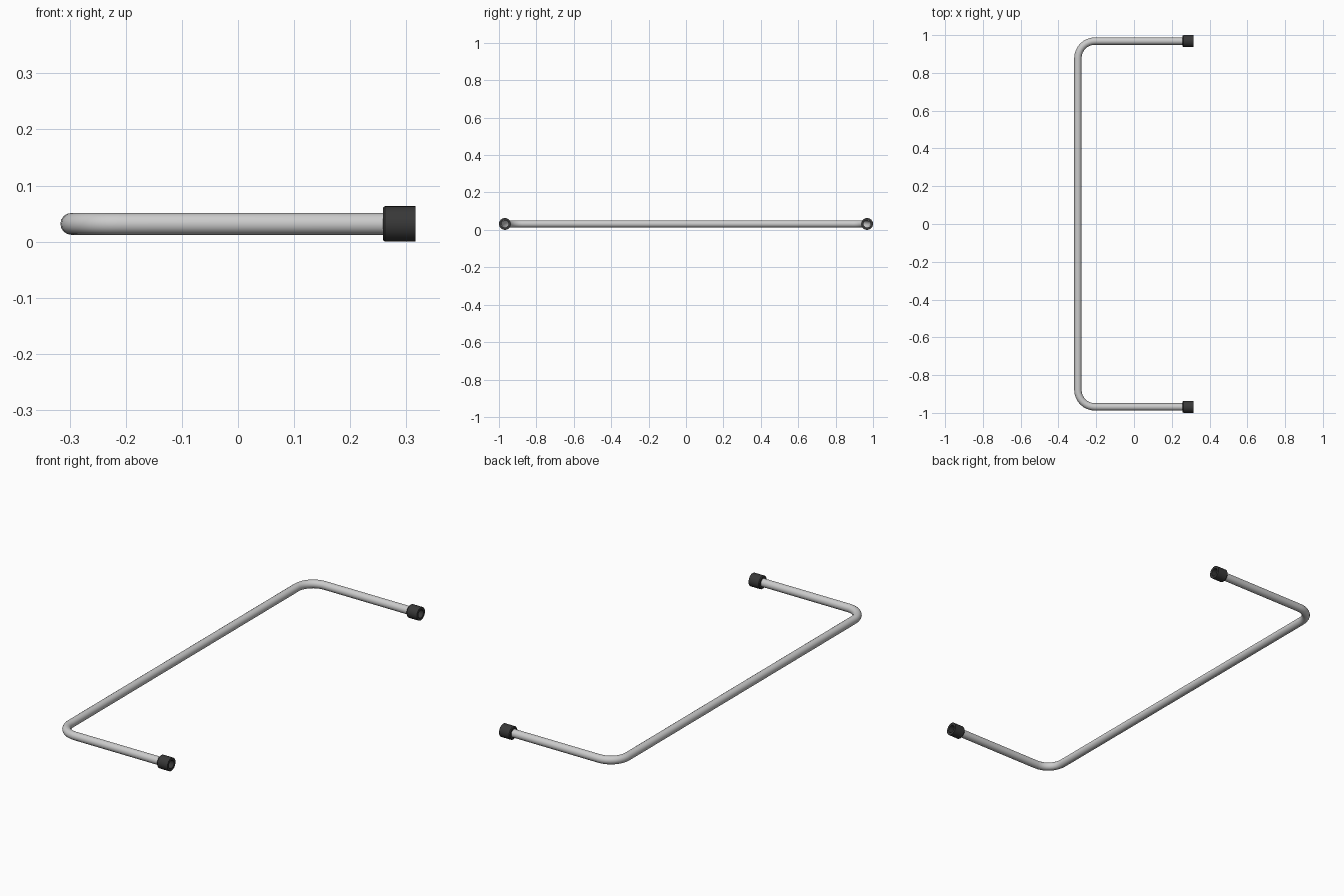
import bpy, bmesh
from math import sin, cos, pi, radians
from mathutils import Vector, Matrix

if "Cube" in bpy.data.objects:
    bpy.data.objects.remove(bpy.data.objects["Cube"])

Z = 0.0317        # centre height of the tube
Y = 0.9683        # centreline of the two arms
X_BACK = -0.297   # centreline of the long bar
TUBE_R = 0.0195
BEND_R = 0.09
TUBE_END = 0.275


def smooth(obj):
    bpy.ops.object.select_all(action='DESELECT')
    obj.select_set(True)
    bpy.context.view_layer.objects.active = obj
    bpy.ops.object.shade_smooth_by_angle(angle=radians(35))


# Bent tube: U-shaped path with rounded corners
steps = 8
half = [(TUBE_END, Y)]
for i in range(steps + 1):
    a = pi / 2 + (pi / 2) * i / steps
    half.append((X_BACK + BEND_R + BEND_R * cos(a), Y - BEND_R + BEND_R * sin(a)))
path = half + [(x, -y) for x, y in reversed(half)]

curve = bpy.data.curves.new("bent_tube", 'CURVE')
curve.dimensions = '3D'
curve.bevel_depth = TUBE_R
curve.bevel_resolution = 6
spline = curve.splines.new('POLY')
spline.points.add(len(path) - 1)
for p, (x, y) in zip(spline.points, path):
    p.co = (x, y, Z, 1)
tube = bpy.data.objects.new("bent_tube", curve)
bpy.context.collection.objects.link(tube)
tube.select_set(True)
bpy.context.view_layer.objects.active = tube
bpy.ops.object.convert(target='MESH')
smooth(bpy.context.view_layer.objects.active)

# Dark rubber material
rubber = bpy.data.materials.new("dark_rubber")
rubber.diffuse_color = (0.04, 0.04, 0.04, 1)
rubber.use_nodes = True
rubber.node_tree.nodes["Principled BSDF"].inputs["Base Color"].default_value = rubber.diffuse_color


# End sleeve: chamfered ring lathed around the arm axis
def end_sleeve(name, y):
    profile = [(0.258, TUBE_R), (0.258, 0.0285), (0.262, 0.0317),
               (0.316, 0.0317), (0.316, TUBE_R)]
    bm = bmesh.new()
    verts = [bm.verts.new((x, 0, r)) for x, r in profile]
    edges = [bm.edges.new((verts[i], verts[(i + 1) % len(verts)]))
             for i in range(len(verts))]
    bmesh.ops.spin(bm, geom=verts + edges, cent=(0, 0, 0), axis=(1, 0, 0),
                   angle=2 * pi, steps=24, use_merge=True)
    bmesh.ops.remove_doubles(bm, verts=bm.verts, dist=1e-5)
    bmesh.ops.recalc_face_normals(bm, faces=bm.faces)
    bm.transform(Matrix.Translation(Vector((0, y, Z))))
    mesh = bpy.data.meshes.new(name)
    bm.to_mesh(mesh)
    bm.free()
    mesh.materials.append(rubber)
    obj = bpy.data.objects.new(name, mesh)
    bpy.context.collection.objects.link(obj)
    smooth(obj)


end_sleeve("front_end_sleeve", -Y)
end_sleeve("rear_end_sleeve", Y)
